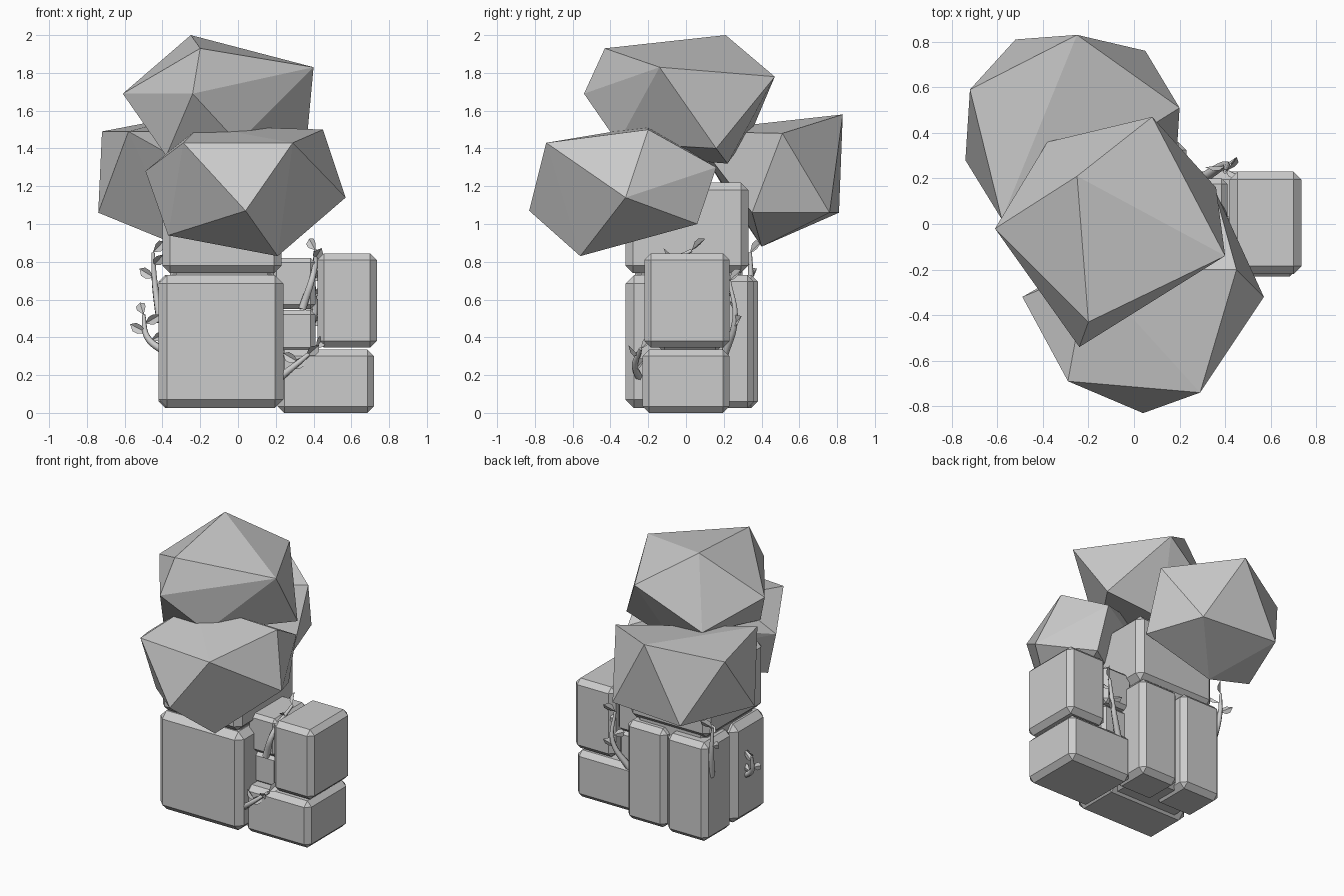
import bpy, bmesh, math, random
from mathutils import Vector

if "Cube" in bpy.data.objects:
    bpy.data.objects.remove(bpy.data.objects["Cube"])

random.seed(4)
grey = bpy.data.materials.new("stone_grey")
grey.diffuse_color = (0.6, 0.6, 0.6, 1)
grey.use_nodes = True
grey.node_tree.nodes["Principled BSDF"].inputs["Base Color"].default_value = grey.diffuse_color


def finish(name, bm):
    bmesh.ops.recalc_face_normals(bm, faces=bm.faces[:])
    mesh = bpy.data.meshes.new(name)
    bm.to_mesh(mesh)
    bm.free()
    mesh.materials.append(grey)
    obj = bpy.data.objects.new(name, mesh)
    bpy.context.collection.objects.link(obj)
    return obj


def block(name, low, high, chamfer=0.035):
    """Chamfered box between two opposite corners."""
    low, high = Vector(low), Vector(high)
    bm = bmesh.new()
    bmesh.ops.create_cube(bm, size=1)
    for v in bm.verts:
        v.co = (low + high) / 2 + v.co * (high - low)
    bmesh.ops.bevel(bm, geom=bm.edges[:], offset=chamfer, segments=1,
                    affect='EDGES', profile=0.5)
    return finish(name, bm)


def boulder(name, *corners):
    """Faceted foliage clump: convex hull around its corners."""
    bm = bmesh.new()
    for p in corners:
        bm.verts.new(p)
    hull = bmesh.ops.convex_hull(bm, input=bm.verts[:])
    loose = {g for g in hull["geom_interior"] + hull["geom_unused"]
             if isinstance(g, bmesh.types.BMVert)}
    bmesh.ops.delete(bm, geom=list(loose), context='VERTS')
    return finish(name, bm)


def leaf(name, base, along, length=0.1, width=0.05):
    """Small pointed leaf, folded along its middle."""
    side = along.cross(Vector((0, 1, 0.3))).normalized()
    fold = along.cross(side) * 0.012
    bm = bmesh.new()
    mid = [bm.verts.new(base + along * length * t) for t in (0, 0.55, 1)]
    for s in (1, -1):
        rim = [bm.verts.new(base + along * length * t + side * s * width / 2 + fold)
               for t in (0.4, 0.7)]
        bm.faces.new([mid[0], rim[0], rim[1], mid[2], mid[1]])
    finish(name, bm)


def vine(name, *path, leaves=4):
    """Tapering stem with leaves turning around its upper part."""
    curve = bpy.data.curves.new(name, 'CURVE')
    curve.dimensions = '3D'
    curve.bevel_depth = 0.024
    curve.bevel_resolution = 1
    curve.resolution_u = 6
    curve.use_fill_caps = True
    spline = curve.splines.new('BEZIER')
    last = len(path) - 1
    spline.bezier_points.add(last)
    for i, (knot, p) in enumerate(zip(spline.bezier_points, path)):
        knot.co = p
        knot.radius = 1 - 0.6 * i / last
        knot.handle_left_type = knot.handle_right_type = 'AUTO'
    curve.materials.append(grey)
    obj = bpy.data.objects.new(name, curve)
    bpy.context.collection.objects.link(obj)
    bpy.ops.object.select_all(action='DESELECT')
    obj.select_set(True)
    bpy.context.view_layer.objects.active = obj
    bpy.ops.object.convert(target='MESH')
    bpy.context.object.data.shade_smooth()
    for i in range(leaves):
        t = last * (0.4 + 0.6 * i / (leaves - 1))
        k = min(int(t), last - 1)
        base = Vector(path[k]).lerp(Vector(path[k + 1]), t - k)
        turn = 2.4 * i + random.random()
        along = Vector((math.cos(turn), 0.6 * math.sin(turn), 0.5)).normalized()
        leaf(f"{name}_leaf_{i + 1}", base, along)


# Trunk blocks
block("trunk_front_block", (-.42, -.32, .025), (.24, .05, .73), .045)
block("trunk_back_left_block", (-.42, .07, .025), (-.1, .38, .73))
block("trunk_back_right_block", (-.08, .07, .025), (.23, .36, .73))
block("trunk_core", (-.36, -.27, .04), (.19, .3, .8))
block("trunk_upper_block", (-.4, -.32, .74), (.23, .33, 1.22), .04)

# Side blocks
block("side_lower_block", (.21, -.23, 0), (.72, .23, .335))
block("side_upper_block", (.42, -.22, .345), (.735, .23, .845))
block("side_inner_low_block", (.18, -.14, .32), (.41, .18, .545), .025)
block("side_inner_high_block", (.18, -.16, .55), (.41, .2, .82), .025)

# Foliage clumps
boulder("foliage_top", (-.25, .21, 2), (-.2, -.43, 1.93), (.4, -.14, 1.83),
        (-.24, -.54, 1.69), (-.61, -.02, 1.69), (.08, .47, 1.78),
        (.36, .16, 1.4), (0, -.36, 1.43), (-.38, -.3, 1.36),
        (-.05, .22, 1.32), (-.38, .36, 1.52))
boulder("foliage_front", (.04, -.83, 1.07), (-.29, -.69, 1.43), (.29, -.74, 1.43),
        (.57, -.32, 1.14), (.21, -.56, .83), (-.37, -.4, .94), (-.49, -.32, 1.28),
        (.45, -.2, 1.5), (.36, .06, 1), (.35, .16, 1.3), (-.2, -.2, 1.52))
boulder("foliage_back", (-.25, .83, 1.58), (-.72, .59, 1.49), (-.74, .28, 1.06),
        (.2, .51, 1.48), (-.52, .81, 1.06), (.05, .76, 1.06), (.19, .35, 1.06),
        (-.3, .4, .88), (-.58, .02, 1.49))

# Vines
vine("left_back_vine", (-.41, .3, .48), (-.44, .34, .68), (-.45, .34, .85))
vine("left_front_vine", (-.38, -.1, .32), (-.48, -.06, .4), (-.5, -.03, .52))
vine("right_front_vine", (.2, -.24, .17), (.3, -.27, .25), (.41, -.24, .34))
vine("right_middle_vine", (.34, -.17, .55), (.4, -.17, .74), (.41, .03, .86))
vine("right_back_vine", (.3, .2, .3), (.4, .26, .5), (.4, .23, .7))
